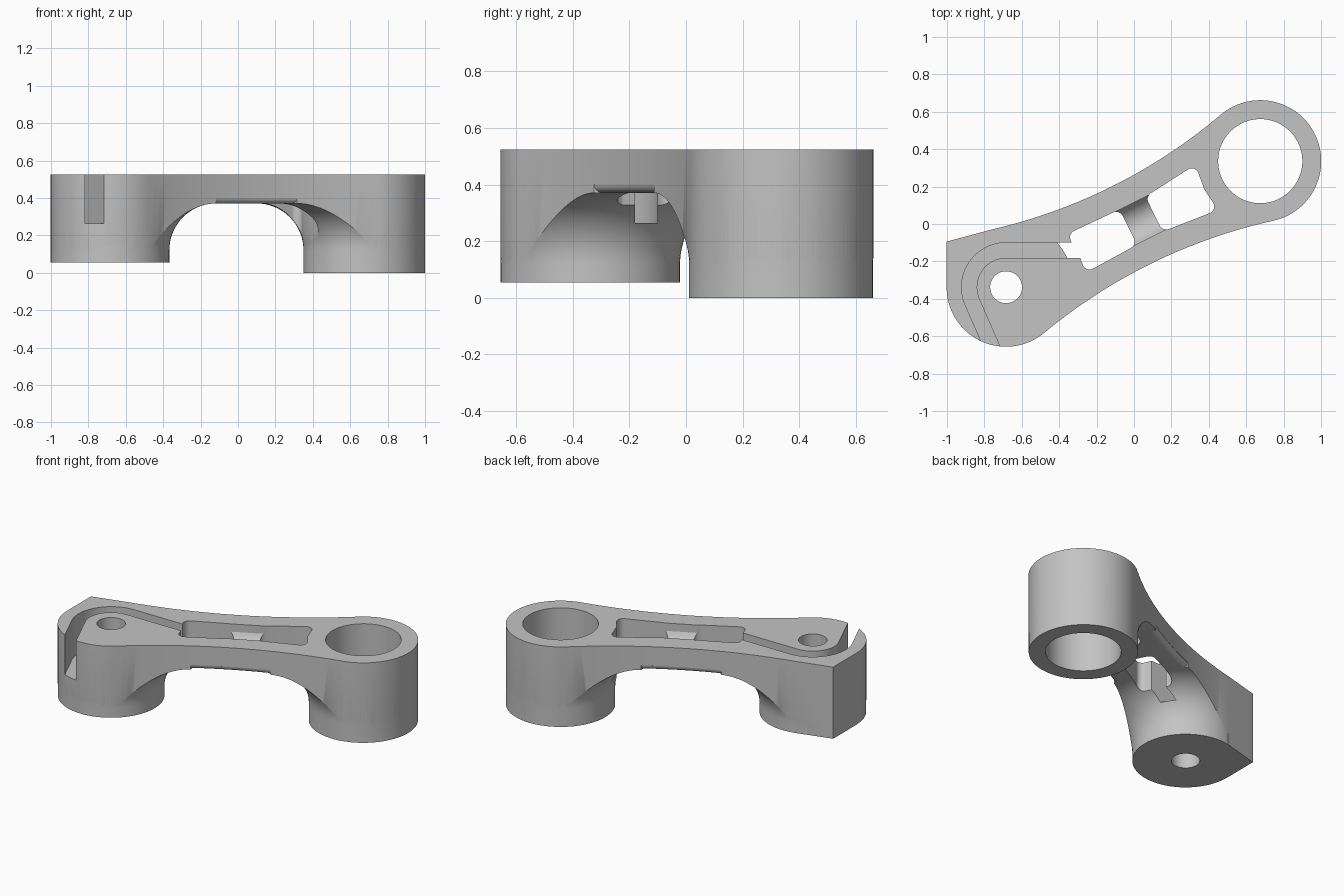
import bpy, bmesh
from math import sin, cos, pi, atan2, sqrt, radians
from mathutils import Vector

cube = bpy.data.objects.get("Cube")
if cube:
    bpy.data.objects.remove(cube, do_unlink=True)

SMALL, R_SMALL = Vector((-0.684, -0.338)), 0.317
BIG, R_BIG = Vector((0.675, 0.336)), 0.325
TOP, UNDER, FILLET, WAIST = 0.525, 0.37, 0.25, 2.9
U = (BIG - SMALL).normalized()          # along the arm
V = Vector((-U.y, U.x))                 # across the arm
AXIS = atan2(U.y, U.x)


def arc(c, r, a0, a1, n):
    return [c + r * Vector((cos(a0 + (a1 - a0) * i / n), sin(a0 + (a1 - a0) * i / n)))
            for i in range(n + 1)]


def loft(name, rings):
    """Closed solid through rings of 3D points."""
    bm = bmesh.new()
    rows = [[bm.verts.new(p) for p in ring] for ring in rings]
    n = len(rows[0])
    for a, b in zip(rows, rows[1:]):
        for i in range(n):
            bm.faces.new((a[i], a[(i + 1) % n], b[(i + 1) % n], b[i]))
    bm.faces.new(rows[0][::-1])
    bm.faces.new(rows[-1])
    bmesh.ops.recalc_face_normals(bm, faces=bm.faces)
    me = bpy.data.meshes.new(name)
    bm.to_mesh(me)
    bm.free()
    ob = bpy.data.objects.new(name, me)
    bpy.context.collection.objects.link(ob)
    return ob


def at(points, z):
    return [(p.x, p.y, z) for p in points]


def prism(name, points, z0, z1):
    return loft(name, [at(points, z0), at(points, z1)])


def combine(ob, other, op):
    """Apply a boolean and discard the helper."""
    mod = ob.modifiers.new(op, "BOOLEAN")
    mod.operation, mod.object, mod.solver = op, other, "EXACT"
    other.hide_render = True
    bpy.context.view_layer.objects.active = ob
    bpy.ops.object.modifier_apply(modifier=mod.name)
    bpy.data.objects.remove(other, do_unlink=True)


def rounded(points, r, n=6):
    """Round every corner of a polygon."""
    out = []
    for i, p in enumerate(points):
        a = (points[i - 1] - p).normalized()
        b = (points[(i + 1) % len(points)] - p).normalized()
        half = a.angle(b) / 2
        if half > radians(80):
            out.append(p)
            continue
        c = p + (a + b).normalized() * r / sin(half)
        s, e = p + a * r / (sin(half) / cos(half)) - c, p + b * r / (sin(half) / cos(half)) - c
        out += [c + s.lerp(e, k / n).normalized() * r for k in range(n + 1)]
    return out


# Waist arcs are tangent to both bosses
gap = (BIG - SMALL).length
d_small, d_big = WAIST + R_SMALL, WAIST + R_BIG
along = (d_small ** 2 - d_big ** 2 + gap ** 2) / (2 * gap)
across = sqrt(d_small ** 2 - along ** 2)
lean_small = atan2(across, along)
lean_big = atan2(across, along - gap)
CORNER = Vector((SMALL.x - R_SMALL, -0.095))


def outline(d):
    """Plan of the arm, inset by d."""
    up = SMALL + U * along + V * across
    low = SMALL + U * along - V * across
    pts = arc(BIG, R_BIG - d, AXIS - lean_big, AXIS + lean_big, 64)
    pts += arc(up, WAIST + d, AXIS + lean_big - pi, AXIS + lean_small - pi, 32)[1:]
    pts.append(CORNER + Vector((d, -0.78 * d)))
    pts += arc(SMALL, R_SMALL - d, pi, 2 * pi + AXIS - lean_small, 48)
    pts += arc(low, WAIST + d, AXIS - lean_small + pi, AXIS - lean_big + pi, 32)[1:-1]
    return pts


# Bridge slab with a rounded lower edge
EDGE = 0.03
steps = [i * pi / 10 for i in range(6)]
rings = [at(outline(EDGE * (1 - sin(a))), UNDER + EDGE * (1 - cos(a))) for a in steps]
rings += [at(outline(-0.01), UNDER + EDGE + 0.005), at(outline(-0.01), TOP + 0.1)]
body = loft("link_arm", rings)


# Legs flare into the slab with a large fillet
def leg(name, c, r, z0):
    prof = [(r, z0)]
    for i in range(19):
        a = i / 18 * pi / 2
        prof.append((r + FILLET * (1 - cos(a)), UNDER + 0.001 - FILLET * (1 - sin(a))))
    prof.append((r + FILLET, TOP - 0.03))
    return loft(name, [at(arc(c, rr, 0, 2 * pi, 96)[:-1], z) for rr, z in prof])


combine(body, leg("small_leg", SMALL, R_SMALL, 0.055), "UNION")
combine(body, leg("big_leg", BIG, R_BIG, 0), "UNION")

# Square corner of the small leg
tangent = arc(SMALL, R_SMALL, AXIS + lean_small, 0, 1)[0]
corner_plan = [SMALL, tangent, tangent + Vector((-0.01, 0.02)), CORNER + Vector((-0.02, 0.02)),
               Vector((CORNER.x - 0.02, SMALL.y))]
combine(body, prism("corner", corner_plan, 0.055, TOP - 0.06), "UNION")
combine(body, prism("trim", outline(-0.001), -0.05, TOP), "INTERSECT")

# Bores
for c, r in ((BIG, 0.225), (SMALL, 0.085)):
    combine(body, prism("bore", arc(c, r, 0, 2 * pi, 80)[:-1], -0.1, 0.7), "DIFFERENCE")

# Two windows with a crosspiece between them
windows = (
    [(-0.347, -0.118), (-0.335, 0), (-0.347, 0.11), (-0.035, 0.104), (-0.035, -0.106)],
    [(0.12, -0.104), (0.12, 0.104), (0.435, 0.138), (0.419, 0), (0.435, -0.132)],
)
for w in windows:
    plan = rounded([U * a + V * b for a, b in w], 0.038)
    combine(body, prism("window", plan, -0.1, 0.7), "DIFFERENCE")

# Trough on top of the crosspiece
HALF = 0.103
section = [(HALF, 0.7), (-HALF, 0.7)]
section += [(v, TOP - sqrt(0.115 ** 2 - v * v)) for v in
            [HALF * (i / 10 - 1) for i in range(21)]]
trough = loft("trough", [[(*(U * u + V * v), z) for v, z in section] for u in (-0.08, 0.165)])
combine(body, trough, "DIFFERENCE")

# Cable groove curling around the small bore
R_IN, R_OUT, END = 0.157, 0.238, radians(203.6)
exit_dir = Vector((-sin(END), cos(END))) * 0.35
inner = arc(SMALL, R_IN, pi / 2, END, 24)
outer = arc(SMALL, R_OUT, pi / 2, END, 24)
inner = [Vector((-0.25, inner[0].y))] + inner + [inner[-1] + exit_dir]
outer = [Vector((-0.25, outer[0].y))] + outer + [outer[-1] + exit_dir]
combine(body, prism("groove", outer + inner[::-1], 0.265, 0.7), "DIFFERENCE")

# Clean up, colour and shade
bm = bmesh.new()
bm.from_mesh(body.data)
bmesh.ops.remove_doubles(bm, verts=bm.verts, dist=0.0002)
bm.to_mesh(body.data)
bm.free()
mat = bpy.data.materials.new("plain grey")
mat.use_nodes = True
grey = (0.55, 0.55, 0.55, 1)
mat.diffuse_color = grey
mat.node_tree.nodes["Principled BSDF"].inputs["Base Color"].default_value = grey
body.data.materials.clear()
body.data.materials.append(mat)
for p in body.data.polygons:
    p.material_index = 0
bpy.ops.object.select_all(action="DESELECT")
body.select_set(True)
bpy.context.view_layer.objects.active = body
bpy.ops.object.shade_smooth_by_angle(angle=radians(30))
